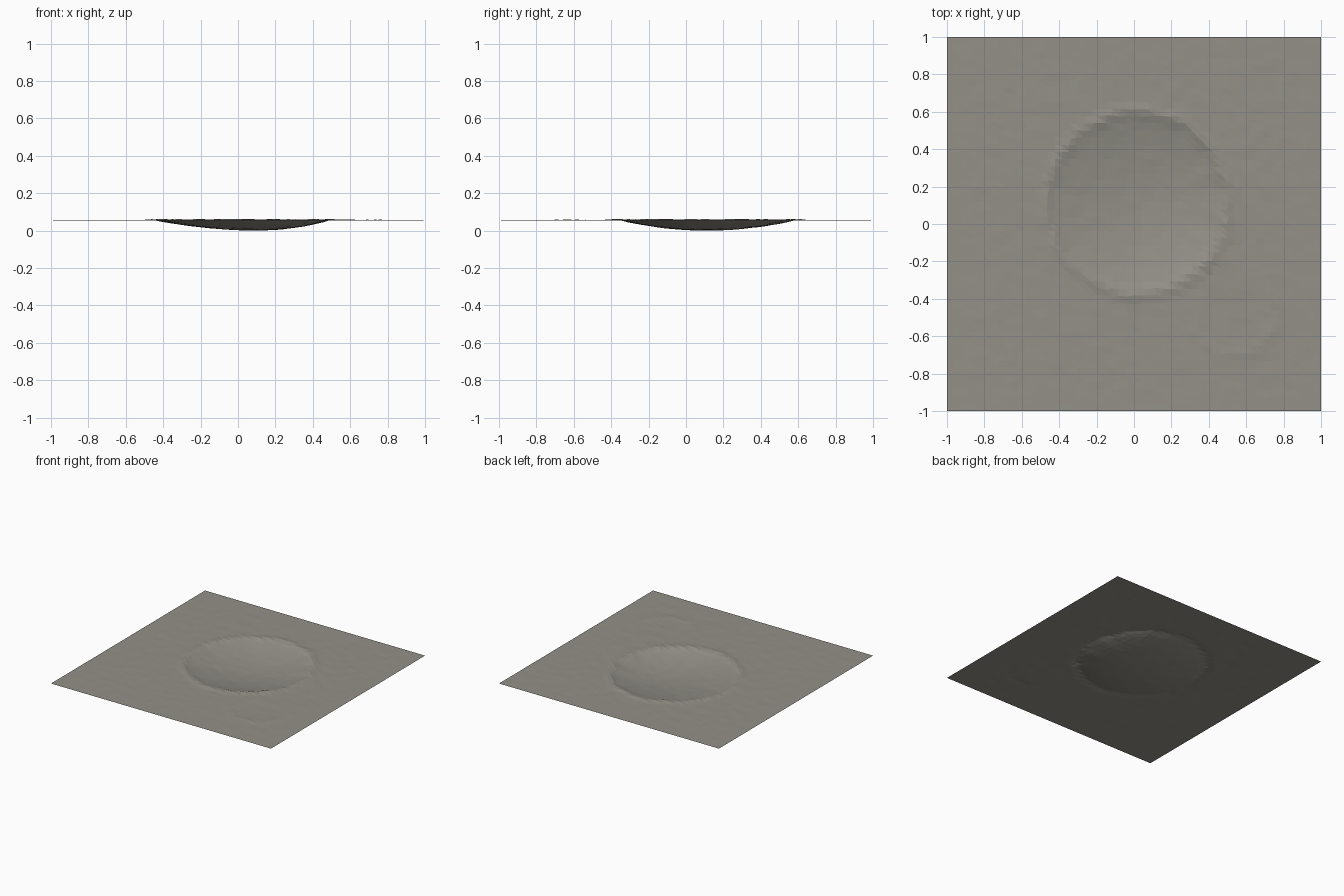
import bpy
import bmesh
import math
from mathutils import Vector, noise

if "Cube" in bpy.data.objects:
    bpy.data.objects.remove(bpy.data.objects["Cube"], do_unlink=True)

GROUND = 0.06
CENTER = Vector((0.02, 0.115))
SMALL_CENTER = Vector((0.54, -0.48))


def rock_noise(x, y, scale, seed):
    return noise.noise(Vector((x * scale, y * scale, seed)))


def bump(distance, width):
    return math.exp(-(distance / width) ** 2)


def height(x, y):
    # Main bowl with a ragged edge, deepest slightly to the left of centre
    offset = Vector((x, y)) - CENTER
    angle = math.atan2(offset.y, offset.x)
    radius = 0.475 + 0.015 * noise.noise(
        Vector((math.cos(angle) * 4, math.sin(angle) * 4, 2.0)))
    t = offset.length / radius
    z = GROUND
    if t < 1:
        bowl = 1 - t * t
        z -= (0.054 + 0.03 * offset.x) * bowl
    # Raised broken rim
    rim = 0.006 + 0.004 * rock_noise(x, y, 14, 5.0)
    z += rim * bump(t - 1.03, 0.06)
    # Faint small crater
    small = Vector((x, y)) - SMALL_CENTER
    d = small.length
    side = max(0, 0.5 + 0.5 * (small.x - small.y) / max(d, 0.01))
    z += 0.003 * side * bump(d - 0.22, 0.035)
    if d < 0.2:
        z -= 0.002 * (1 - (d / 0.2) ** 2)
    # Fine roughness, fading at the border
    fade = min(1, (1 - max(abs(x), abs(y))) * 8)
    return z + 0.0018 * fade * rock_noise(x, y, 13, 9.0)


# Cratered ground sheet
bm = bmesh.new()
bmesh.ops.create_grid(bm, x_segments=52, y_segments=52, size=1)
bmesh.ops.triangulate(bm, faces=bm.faces[:], quad_method="ALTERNATE")
for v in bm.verts:
    x, y = v.co.x, v.co.y
    if max(abs(x), abs(y)) < 0.99:
        x += 0.012 * rock_noise(x, y, 23, 3.0)
        y += 0.012 * rock_noise(x, y, 23, 7.0)
    v.co = (x, y, height(x, y))
lowest = min(v.co.z for v in bm.verts)
for v in bm.verts:
    v.co.z -= lowest
mesh = bpy.data.meshes.new("cratered_ground")
bm.to_mesh(mesh)
bm.free()
ground = bpy.data.objects.new("cratered_ground", mesh)
bpy.context.collection.objects.link(ground)

# Grey dusty rock
rock = bpy.data.materials.new("dusty_grey_rock")
rock.use_nodes = True
color = (0.29, 0.28, 0.245, 1)
rock.diffuse_color = color
rock.node_tree.nodes["Principled BSDF"].inputs["Base Color"].default_value = color
mesh.materials.append(rock)
